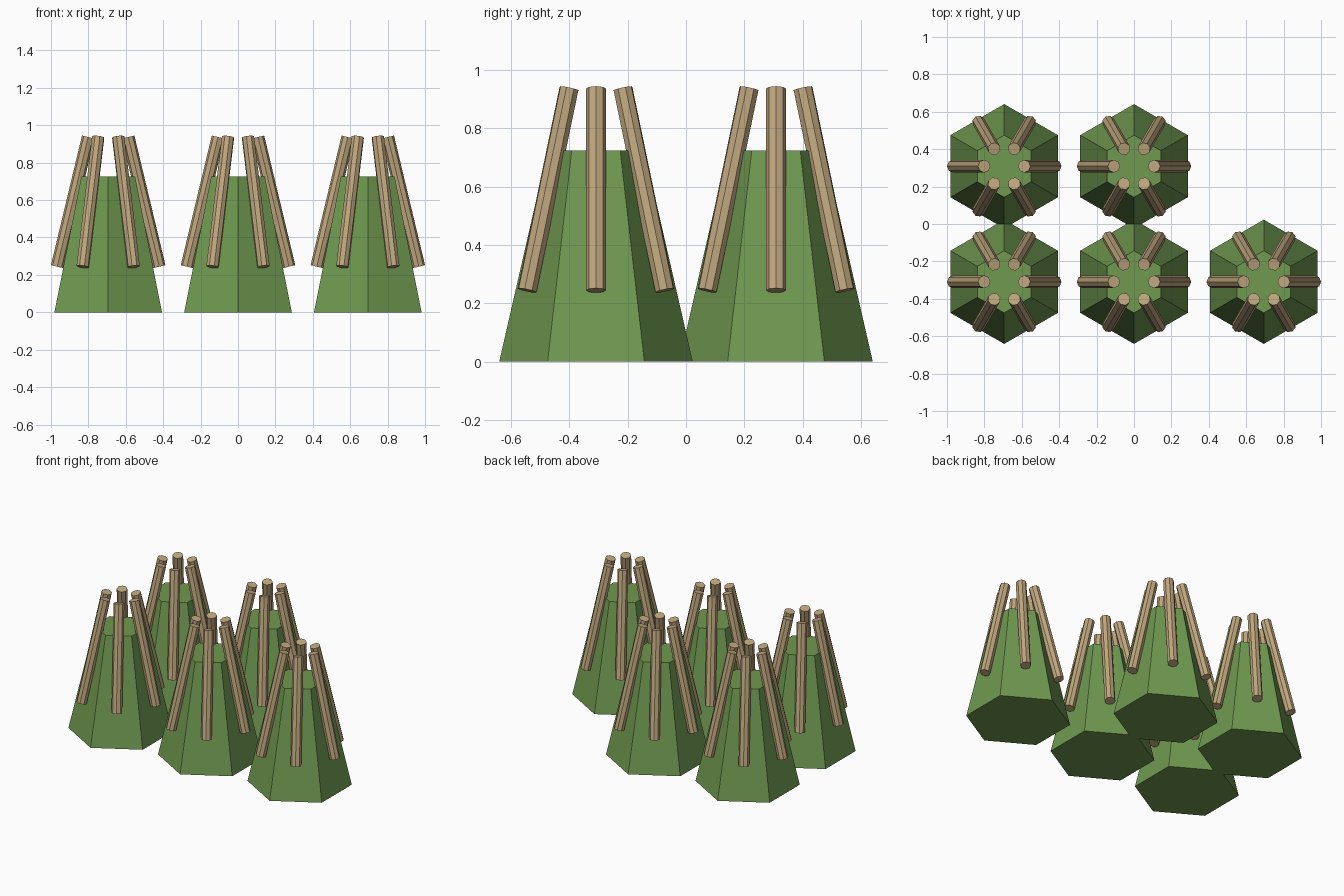
import bpy
import bmesh
from math import radians, cos, sin
from mathutils import Matrix, Vector

if "Cube" in bpy.data.objects:
    bpy.data.objects.remove(bpy.data.objects["Cube"], do_unlink=True)


def make_material(name, colour):
    mat = bpy.data.materials.new(name)
    mat.use_nodes = True
    mat.diffuse_color = colour
    mat.node_tree.nodes["Principled BSDF"].inputs["Base Color"].default_value = colour
    return mat


green = make_material("leaf green", (0.16, 0.32, 0.08, 1))
tan = make_material("pale wood", (0.53, 0.39, 0.21, 1))


def tapered_prism(bm, sides, r_low, r_high, low, high):
    """Add a capped prism running from point low to point high."""
    low, high = Vector(low), Vector(high)
    axis = high - low
    # Lean about the tangent so the facets keep facing outwards
    turn = Vector((0, 0, 1)).rotation_difference(axis).to_matrix().to_4x4()
    place = Matrix.Translation((low + high) / 2) @ turn
    bmesh.ops.create_cone(bm, cap_ends=True, segments=sides, radius1=r_low,
                          radius2=r_high, depth=axis.length, matrix=place)


def finish(name, bm, mat):
    mesh = bpy.data.meshes.new(name)
    bm.to_mesh(mesh)
    bm.free()
    mesh.materials.append(mat)
    return mesh


# Six-sided tapered body
bm = bmesh.new()
tapered_prism(bm, 6, 0.332, 0.166, (0, 0, 0), (0, 0, 0.725))
bmesh.ops.rotate(bm, verts=bm.verts, cent=(0, 0, 0), matrix=Matrix.Rotation(
    0 if max(v.co.y for v in bm.verts) > 0.32 else radians(30), 3, 'Z'))
body_mesh = finish("tapered_body", bm, green)

# One leaning pole, shared by every position around the bodies
bm = bmesh.new()
tapered_prism(bm, 8, 0.034, 0.034, (0.273, 0, 0.244), (0.107, 0, 0.937))
pole_mesh = finish("leaning_pole", bm, tan)


def place(name, mesh, x, y, angle=0):
    obj = bpy.data.objects.new(name, mesh)
    obj.location = (x, y, 0)
    obj.rotation_euler.z = angle
    bpy.context.collection.objects.link(obj)


# Three clusters in the front row, two in the back row
STEP, ROW = 0.694, 0.309
rows = {"front": (-ROW, (-1, 0, 1)), "back": (ROW, (-1, 0))}
for row, (y, columns) in rows.items():
    for column in columns:
        side = ("right", "centre", "left")[column + 1]
        x = column * STEP
        place(f"{row}_{side}_body", body_mesh, x, y)
        for i in range(6):
            place(f"{row}_{side}_pole_{i + 1}", pole_mesh, x, y, radians(60 * i))
